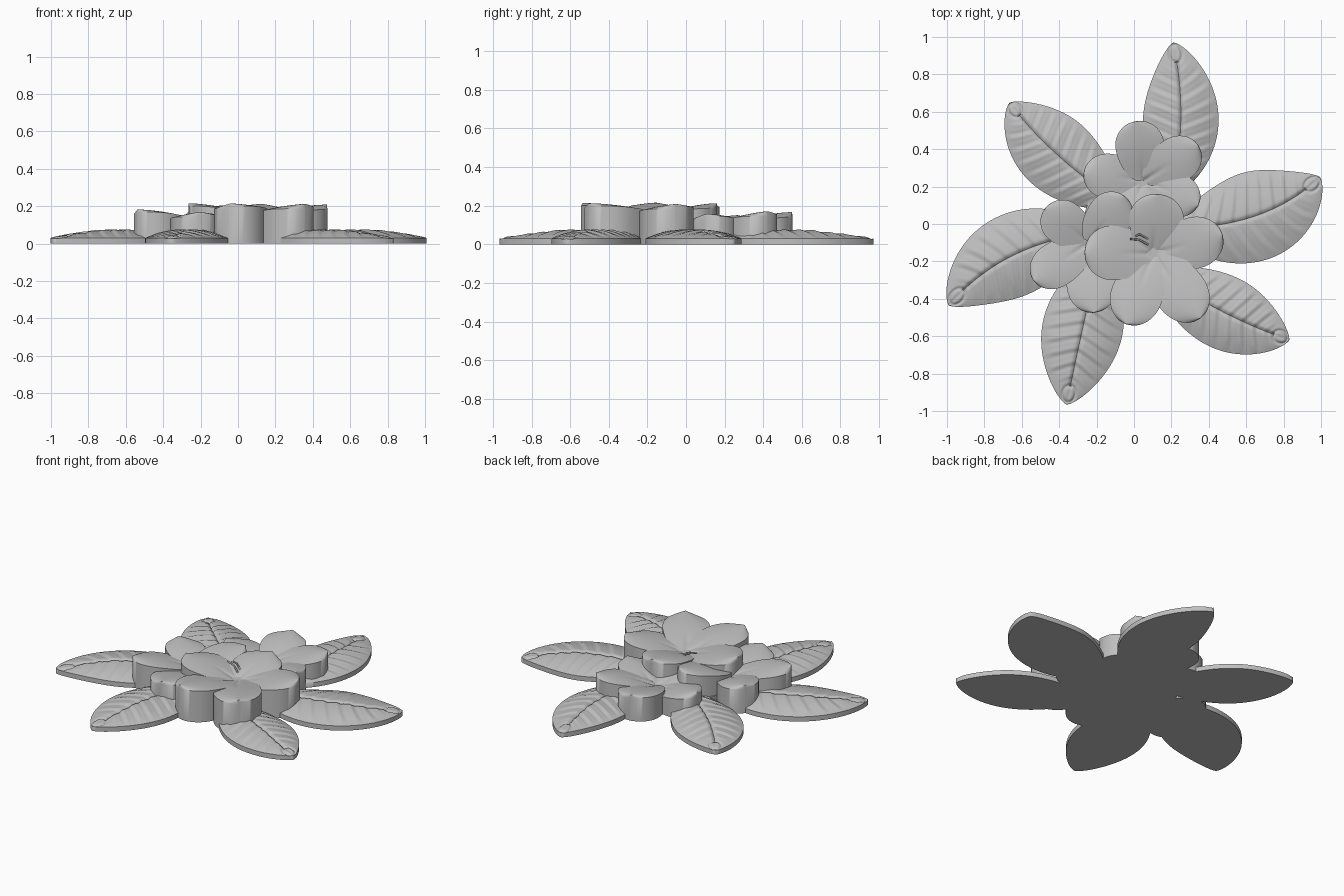
import bpy, bmesh, math
from mathutils import Vector

cube = bpy.data.objects.get("Cube")
if cube:
    bpy.data.objects.remove(cube, do_unlink=True)

grey = bpy.data.materials.new("plain_grey")
grey.use_nodes = True
grey.diffuse_color = (0.52, 0.52, 0.52, 1)
grey.node_tree.nodes["Principled BSDF"].inputs["Base Color"].default_value = grey.diffuse_color


def finish(bm, name, angle=50):
    bmesh.ops.recalc_face_normals(bm, faces=bm.faces)
    mesh = bpy.data.meshes.new(name)
    bm.to_mesh(mesh)
    bm.free()
    mesh.materials.append(grey)
    obj = bpy.data.objects.new(name, mesh)
    bpy.context.collection.objects.link(obj)
    bpy.ops.object.select_all(action="DESELECT")
    obj.select_set(True)
    bpy.context.view_layer.objects.active = obj
    bpy.ops.object.shade_smooth_by_angle(angle=math.radians(angle))
    return obj


def blade(name, base, mid, tip, width, outline, height, rows, cols):
    """Solid with a sculpted top, standing on the ground along a bent midline."""
    a, m, b = Vector(base), Vector(mid), Vector(tip)
    ctrl = 2 * m - (a + b) / 2
    bm = bmesh.new()
    grid = []
    for i in range(rows + 1):
        # rows bunch up toward the rounded ends
        lin = i / rows
        t = 0.5 * lin + 0.25 * (1 - math.cos(math.pi * lin))
        p = a * (1 - t) ** 2 + ctrl * 2 * t * (1 - t) + b * t * t
        d = ((ctrl - a) * (1 - t) + (b - ctrl) * t).normalized()
        side = Vector((-d.y, d.x))
        w = max(width * outline(t), 0.002)
        line = []
        for j in range(cols + 1):
            u = 2 * j / cols - 1
            q = p + side * w * u
            line.append(bm.verts.new((q.x, q.y, height(t, u, w))))
        grid.append(line)
    for i in range(rows):
        for j in range(cols):
            bm.faces.new((grid[i][j], grid[i + 1][j], grid[i + 1][j + 1], grid[i][j + 1]))
    # walls down to the ground, closed underneath
    rim = (grid[0] + [r[-1] for r in grid[1:]] + grid[-1][-2::-1]
           + [r[0] for r in grid[-2:0:-1]])
    foot = [bm.verts.new((v.co.x, v.co.y, 0)) for v in rim]
    for k in range(len(rim)):
        n = (k + 1) % len(rim)
        bm.faces.new((rim[k], rim[n], foot[n], foot[k]))
    bm.faces.new(foot)
    return finish(bm, name)


# Leaves: domed, with a sunken midrib, soft stepped side veins and a drop at the tip
def leaf_outline(t):
    return max(math.sin(math.pi * t), 0) ** 0.7


def leaf_height(t, u, w):
    dome = 0.03 + 0.044 * (1 - u * u) * min(1, 2.2 * (1 - t) + 0.12)
    fade = min(1, 3 * (1 - abs(u))) * min(1, max(0, (0.88 - t) * 12))
    x = 2 * math.pi * 11 * (t - 0.1 * abs(u))
    veins = -0.0026 * (math.sin(x) + 0.45 * math.sin(2 * x)) * fade
    rib = 0.012 * math.exp(-(u * w / 0.009) ** 2) * (1 if t < 0.88 else 0.25)
    ring = math.hypot((t - 0.93) / 0.055, u * w / 0.034)
    drop = 0.008 * math.exp(-((ring - 1) / 0.22) ** 2)
    return max(0.022, dome + veins - rib - drop)


leaves = {
    "back_leaf": ((0.19, 0.15), (0.25, 0.55), (0.21, 0.97), 0.202),
    "back_right_leaf": ((-0.06, 0.1), (-0.412, 0.372), (-0.665, 0.648), 0.205),
    "left_leaf": ((0.18, -0.02), (0.64, 0.04), (0.995, 0.25), 0.24),
    "front_left_leaf": ((0.1, -0.25), (0.48, -0.472), (0.83, -0.62), 0.197),
    "front_leaf": ((-0.18, -0.15), (-0.275, -0.56), (-0.36, -0.965), 0.215),
    "right_leaf": ((-0.2, -0.05), (-0.64, -0.165), (-0.99, -0.435), 0.222),
}
for name, (base, mid, tip, width) in leaves.items():
    blade(name, base, mid, tip, width, leaf_outline, leaf_height, 150, 44)


# Petals: egg-shaped, dipping into the flower's throat, with fine furrows there
def petal_outline(t):
    return math.sqrt(max(0, 1 - ((t - 0.6) / (0.4 if t > 0.6 else 0.63)) ** 2))


def petal_height(rim):
    def height(t, u, w):
        throat = 0.07 * (1 - t) ** 1.7
        bow = 0.02 * u * u * t
        furrow = 0.008 * math.exp(-(u * w / 0.012) ** 2) * max(0, 1 - 2 * t)
        return rim - throat - bow - furrow + 0.006 * u
    return height


# Each flower: centre, then petal tip, half width and rim height
flowers = {
    "back_flower": ((0.06, 0.235), [
        ((0.01, 0.55), 0.13, 0.166), ((0.345, 0.42), 0.122, 0.17),
        ((-0.27, 0.27), 0.12, 0.15), ((0.345, 0.1), 0.115, 0.157),
        ((-0.06, 0.0), 0.11, 0.15)]),
    "right_flower": ((-0.24, -0.1), [
        ((-0.475, 0.085), 0.118, 0.178), ((-0.05, 0.15), 0.12, 0.205),
        ((-0.54, -0.3), 0.12, 0.182), ((-0.215, -0.475), 0.135, 0.168),
        ((0.02, -0.18), 0.1, 0.165)]),
    "front_flower": ((0.1, -0.16), [
        ((0.135, 0.16), 0.145, 0.212), ((0.475, -0.06), 0.138, 0.208),
        ((0.355, -0.505), 0.14, 0.212), ((-0.045, -0.535), 0.138, 0.214),
        ((-0.265, -0.15), 0.145, 0.215)]),
}
for name, (centre, petals) in flowers.items():
    c = Vector(centre)
    for i, (tip, width, rim) in enumerate(petals):
        mid = (c + Vector(tip)) / 2
        blade(f"{name}_petal_{i + 1}", centre, mid, tip, width,
              petal_outline, petal_height(rim), 36, 24)
    # solid throat joining the petals
    low = min(p[2] for p in petals) - 0.06
    bm = bmesh.new()
    bmesh.ops.create_cone(bm, cap_ends=True, segments=32, radius1=0.1, radius2=0.06, depth=low)
    bmesh.ops.translate(bm, verts=bm.verts, vec=(c.x, c.y, low / 2))
    finish(bm, f"{name}_throat")

# Stamens: two short threads lying in the front flower
for k, shift in enumerate((0, 0.03)):
    curve = bpy.data.curves.new("stamen", "CURVE")
    curve.dimensions = "3D"
    curve.bevel_depth = 0.005
    spline = curve.splines.new("POLY")
    spline.points.add(2)
    path = [(0.075, -0.11 + shift, 0.165), (0.03, -0.085 + shift, 0.19),
            (-0.02 + shift, -0.08 + shift / 2, 0.2)]
    for pt, co in zip(spline.points, path):
        pt.co = (*co, 1)
    curve.materials.append(grey)
    obj = bpy.data.objects.new(f"stamen_{k + 1}", curve)
    bpy.context.collection.objects.link(obj)

# Low core closing the gap between the leaf bases
bm = bmesh.new()
bmesh.ops.create_cone(bm, cap_ends=True, segments=48, radius1=0.27, radius2=0.27, depth=0.05)
bmesh.ops.translate(bm, verts=bm.verts, vec=(0, 0, 0.025))
finish(bm, "core")
